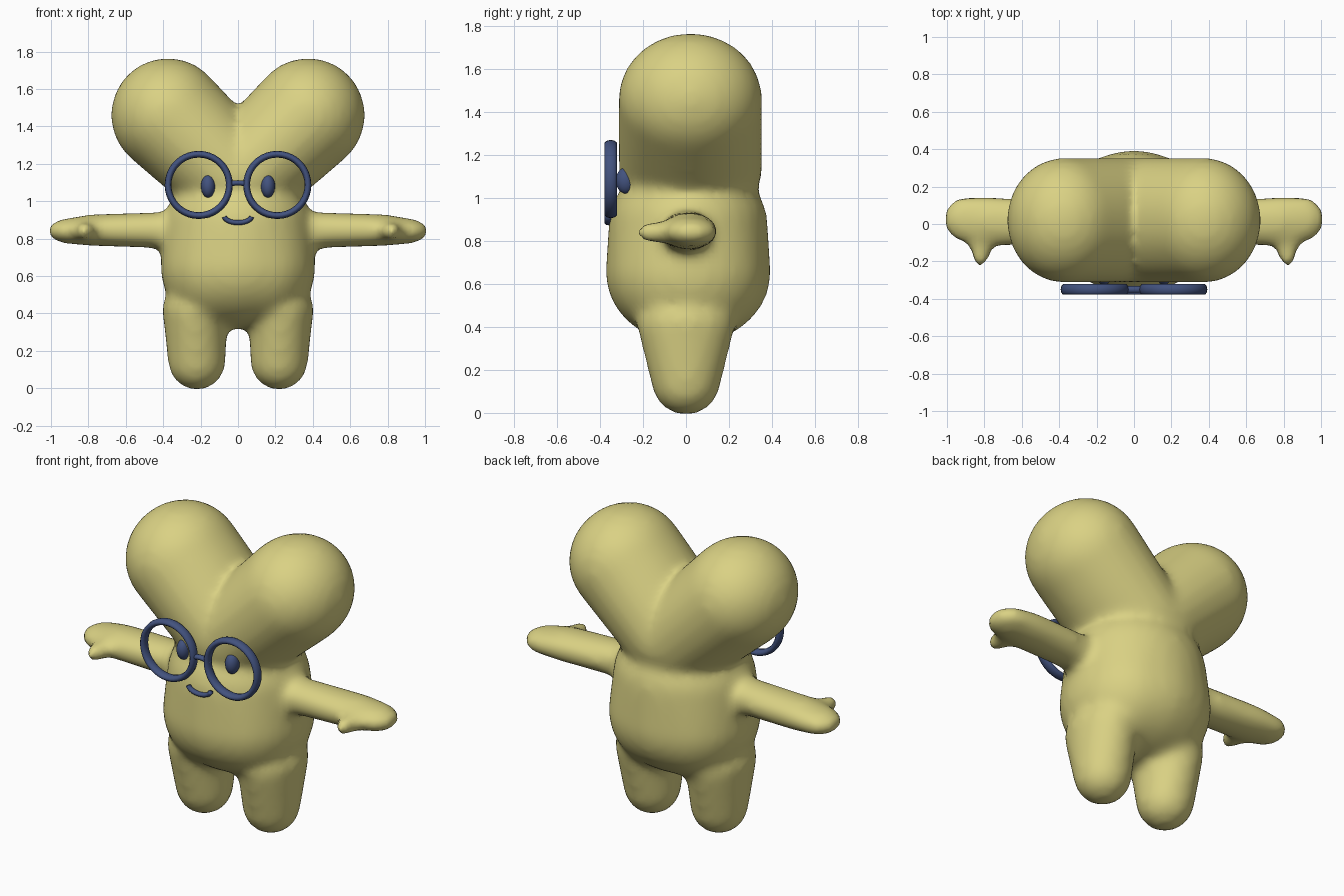
import bpy, bmesh, math
from mathutils import Matrix, Vector

cube = bpy.data.objects.get("Cube")
if cube:
    bpy.data.objects.remove(cube, do_unlink=True)


def make_material(name, rgb):
    mat = bpy.data.materials.new(name)
    mat.use_nodes = True
    mat.diffuse_color = (*rgb, 1)
    mat.node_tree.nodes["Principled BSDF"].inputs["Base Color"].default_value = (*rgb, 1)
    return mat


yellow = make_material("soft yellow", (0.70, 0.64, 0.23))
blue = make_material("dark blue", (0.055, 0.085, 0.21))


def add_object(name, bm, mat):
    mesh = bpy.data.meshes.new(name)
    for face in bm.faces:
        face.smooth = True
    bm.to_mesh(mesh)
    bm.free()
    obj = bpy.data.objects.new(name, mesh)
    mesh.materials.append(mat)
    bpy.context.collection.objects.link(obj)
    return obj


def ellipsoid_points(center, radii):
    ball = bmesh.new()
    bmesh.ops.create_uvsphere(ball, u_segments=28, v_segments=18, radius=1)
    pts = [Vector(center) + Vector([c * r for c, r in zip(v.co, radii)]) for v in ball.verts]
    ball.free()
    return pts


def add_hull(target, balls, side=1):
    """Wrap a convex skin around ellipsoids and add it to the target mesh."""
    bm = bmesh.new()
    for center, radii in balls:
        for p in ellipsoid_points(center, radii):
            bm.verts.new((p.x * side, p.y, p.z))
    bmesh.ops.convex_hull(bm, input=bm.verts[:])
    loose = [v for v in bm.verts if not v.link_faces]
    bmesh.ops.delete(bm, geom=loose, context='VERTS')
    bmesh.ops.recalc_face_normals(bm, faces=bm.faces[:])
    piece = bpy.data.meshes.new("piece")
    bm.to_mesh(piece)
    bm.free()
    target.from_mesh(piece)
    bpy.data.meshes.remove(piece)


# Body: torso, head, ears, arms and legs fused into one soft skin
body = bmesh.new()
torso = [((0, 0.01, 0.65), (0.38, 0.385, 0.33)),
         ((0.1, 0.01, 0.65), (0.315, 0.36, 0.33)),
         ((-0.1, 0.01, 0.65), (0.315, 0.36, 0.33)),
         ((0, 0.01, 0.88), (0.395, 0.37, 0.3))]
head = [((0, 0.02, 1.14), (0.35, 0.335, 0.26))]
ear = [((0.375, 0.02, 1.46), (0.305, 0.335, 0.305)),
       ((0.05, 0.02, 1.15), (0.28, 0.335, 0.28))]
arm = [((0.35, 0.0, 0.845), (0.1, 0.115, 0.1)),
       ((0.78, 0.015, 0.845), (0.1, 0.135, 0.085)),
       ((0.9, 0.025, 0.84), (0.12, 0.125, 0.068))]
thumb = [((0.82, -0.06, 0.84), (0.075, 0.07, 0.06)),
         ((0.82, -0.185, 0.84), (0.045, 0.045, 0.045))]
leg = [((0.22, 0, 0.145), (0.155, 0.16, 0.155)),
       ((0.23, 0, 0.42), (0.175, 0.23, 0.15))]
add_hull(body, torso)
add_hull(body, head)
for part in (ear, arm, thumb, leg):
    for side in (1, -1):
        add_hull(body, part, side)
body_obj = add_object("body", body, yellow)
remesh = body_obj.modifiers.new("fuse", 'REMESH')
remesh.mode = 'VOXEL'
remesh.voxel_size = 0.025
remesh.use_smooth_shade = True
soften = body_obj.modifiers.new("soften", 'SMOOTH')
soften.factor = 0.5
soften.iterations = 12


def add_tube(name, points, radius, depth=1.0, closed=False):
    """Sweep a round section along points in the XZ plane, widened in Y by depth."""
    bm = bmesh.new()
    n, sides, rings = len(points), 10, []
    for i, p in enumerate(points):
        a = points[(i - 1) % n] if closed or i > 0 else p
        b = points[(i + 1) % n] if closed or i < n - 1 else p
        tangent = (b - a).normalized()
        normal = Vector((-tangent.z, 0, tangent.x))
        ring = []
        for k in range(sides):
            t = math.tau * k / sides
            offset = normal * math.cos(t) + Vector((0, depth * math.sin(t), 0))
            ring.append(bm.verts.new(p + offset * radius))
        rings.append(ring)
    for i in range(n if closed else n - 1):
        r, s = rings[i], rings[(i + 1) % n]
        for k in range(sides):
            m = (k + 1) % sides
            bm.faces.new((r[k], r[m], s[m], s[k]))
    if not closed:
        bm.faces.new(rings[0])
        bm.faces.new(rings[-1])
    bmesh.ops.recalc_face_normals(bm, faces=bm.faces[:])
    return add_object(name, bm, blue)


def arc(x, y, z, rx, rz, start, end, count):
    angles = [math.radians(start + (end - start) * i / count) for i in range(count + 1)]
    return [Vector((x + rx * math.cos(a), y, z + rz * math.sin(a))) for a in angles]


# Glasses rims and eyes
for side, label in ((1, "left"), (-1, "right")):
    rim = arc(side * 0.21, -0.35, 1.087, 0.164, 0.164, 0, 360, 40)[:-1]
    add_tube(label + "_glasses_rim", rim, 0.018, 1.65, closed=True)
    eye = bmesh.new()
    shape = Matrix.Translation((side * 0.16, -0.28, 1.08)) @ Matrix.Diagonal((0.038, 0.046, 0.061, 1))
    bmesh.ops.create_uvsphere(eye, u_segments=20, v_segments=14, radius=1, matrix=shape)
    add_object(label + "_eye", eye, blue)

# Glasses bridge and smile
add_tube("glasses_bridge", arc(0, -0.35, 1.08, 0.055, 0.018, 180, 0, 10), 0.014, 1.3)
add_tube("smile", arc(0, -0.362, 0.92, 0.073, 0.035, 185, 355, 16), 0.013, 1.3)
